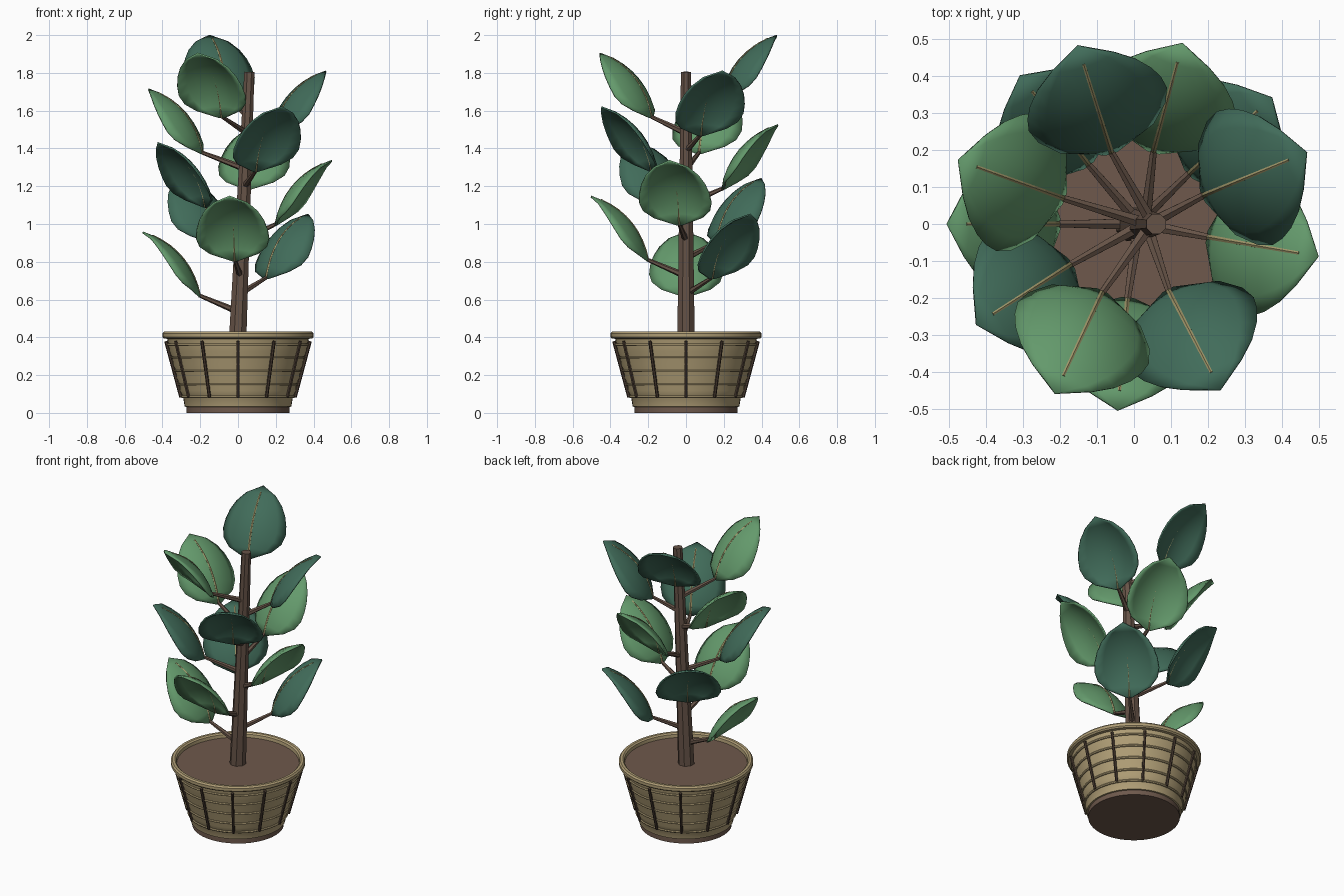
import bpy, bmesh, math
from mathutils import Vector

if "Cube" in bpy.data.objects:
    bpy.data.objects.remove(bpy.data.objects["Cube"])


def material(name, rgb):
    lin = [((c / 255 + 0.055) / 1.055) ** 2.4 for c in rgb]
    m = bpy.data.materials.new(name)
    m.diffuse_color = (*lin, 1)
    m.use_nodes = True
    m.node_tree.nodes["Principled BSDF"].inputs["Base Color"].default_value = m.diffuse_color
    return m


LIGHT = material("light_green", (100, 154, 108))
TEAL = material("deep_teal_green", (65, 108, 90))
TAN = material("wicker_tan", (176, 158, 118))
SOIL = material("soil_brown", (110, 89, 76))
BARK = material("bark_brown", (102, 83, 71))
STAKE = material("dark_brown", (72, 58, 48))
VEIN = material("vein_khaki", (160, 150, 105))


def finish(name, bm, mat, smooth=True):
    bmesh.ops.remove_doubles(bm, verts=bm.verts, dist=0.0005)
    bmesh.ops.recalc_face_normals(bm, faces=bm.faces)
    me = bpy.data.meshes.new(name)
    bm.to_mesh(me)
    bm.free()
    me.materials.append(mat)
    ob = bpy.data.objects.new(name, me)
    bpy.context.collection.objects.link(ob)
    if smooth:
        bpy.ops.object.select_all(action='DESELECT')
        ob.select_set(True)
        bpy.context.view_layer.objects.active = ob
        bpy.ops.object.shade_smooth_by_angle(angle=math.radians(35))
    return ob


def skin(bm, rows, closed):
    """Join neighbouring rows of points with quads."""
    rows = [[bm.verts.new(p) for p in row] for row in rows]
    n = len(rows[0])
    for a, b in zip(rows, rows[1:]):
        for j in range(n if closed else n - 1):
            k = (j + 1) % n
            bm.faces.new((a[j], a[k], b[k], b[j]))
    return rows


def tube(name, pts, r0, r1, sides, mat, smooth=False):
    """Tapered capped tube along a path."""
    bm = bmesh.new()
    pts = [Vector(p) for p in pts]
    rows = []
    for i, p in enumerate(pts):
        d = pts[min(i + 1, len(pts) - 1)] - pts[max(i - 1, 0)]
        q = d.to_track_quat('Z', 'Y')
        r = r0 + (r1 - r0) * i / (len(pts) - 1)
        rows.append([p + q @ Vector((r * math.cos(t), r * math.sin(t), 0))
                     for t in (math.tau * (k + 0.5) / sides for k in range(sides))])
    rows = skin(bm, rows, True)
    bm.faces.new(rows[0])
    bm.faces.new(rows[-1])
    return finish(name, bm, mat, smooth)


def lathe(name, profile, mat, cap=False, seg=48):
    bm = bmesh.new()
    rows = [[(r * math.cos(math.tau * k / seg), r * math.sin(math.tau * k / seg), z)
             for k in range(seg)] for r, z in profile]
    rows = skin(bm, rows, True)
    if cap:
        bm.faces.new(rows[0])
        bm.faces.new(rows[-1])
    return finish(name, bm, mat)


# --- pot: foot, banded basket wall, rolled rim, soil ---
def wall(z):
    return 0.292 + (z - 0.08) * 0.27


seams = [0.085, 0.15, 0.222, 0.293, 0.36]
body = [(0.265, 0.03), (0.282, 0.033), (0.29, 0.08)]
for a, b in zip(seams, seams[1:]):
    m = (a + b) / 2
    body += [(wall(a), a), (wall(m) + 0.006, m)]
body += [(wall(0.36), 0.36), (0.375, 0.392), (0.392, 0.394), (0.4, 0.402), (0.4, 0.42),
         (0.392, 0.43), (0.376, 0.43), (0.367, 0.422), (0.362, 0.385)]
lathe("pot_wall", body, TAN)
lathe("pot_foot", [(0.273, 0), (0.273, 0.034)], SOIL, cap=True)
lathe("soil", [(0.355, 0.36), (0.365, 0.402)], SOIL, cap=True)

# woven hoops
for z in seams:
    c = wall(z) + 0.002
    lathe("hoop", [(c + 0.007 * math.cos(t), z + 0.007 * math.sin(t))
                   for t in (math.tau * k / 6 for k in range(7))], TAN)

# upright stakes
for k in range(12):
    a = math.tau * k / 12
    tube("upright_stake", [(r * math.cos(a), r * math.sin(a), z)
                           for r, z in ((0.302, 0.083), (0.382, 0.38))],
         0.009, 0.009, 6, STAKE)


# --- trunk ---
def trunk_at(z):
    return Vector((0.06 * (z - 0.43) / 1.37, 0, z))


tube("trunk", [trunk_at(0.38), trunk_at(1.805)], 0.05, 0.029, 8, BARK)

# --- leaves: arched along the midrib, edges drooping ---
WIDTH = [0.015, 0.13, 0.178, 0.193, 0.187, 0.17, 0.14, 0.09, 0]
REACH, RISE = 0.302, 0.342
LEN = math.hypot(REACH, RISE)


def leaf_point(t, v, angle, z0):
    lift = 0.066 * 4 * t * (1 - t) - 0.075 * (v / 0.19) ** 2
    r = 0.203 + REACH * t - lift * RISE / LEN
    z = z0 + RISE * t + lift * REACH / LEN
    c, s = math.cos(angle), math.sin(angle)
    return Vector((r * c - v * s, r * s + v * c, z))


for i in range(12):
    angle = math.radians(180 - 137.5 * i)
    z0 = 0.614 + 0.0947 * i
    bm = bmesh.new()
    skin(bm, [[leaf_point(n / 8, w * k / 4, angle, z0) for k in range(-4, 5)]
              for n, w in enumerate(WIDTH)], False)
    leaf = finish("leaf", bm, TEAL if i % 2 else LIGHT)
    sol = leaf.modifiers.new("thickness", 'SOLIDIFY')
    sol.thickness = 0.009
    sol.offset = 0
    # raised vein and stalk
    tube("leaf_vein", [leaf_point(0.89 * k / 8, 0, angle, z0 + 0.003) for k in range(9)],
         0.008, 0.005, 6, VEIN)
    tube("leaf_stalk", [trunk_at(z0 - 0.08), leaf_point(0.015, 0, angle, z0)],
         0.018, 0.01, 6, BARK)
